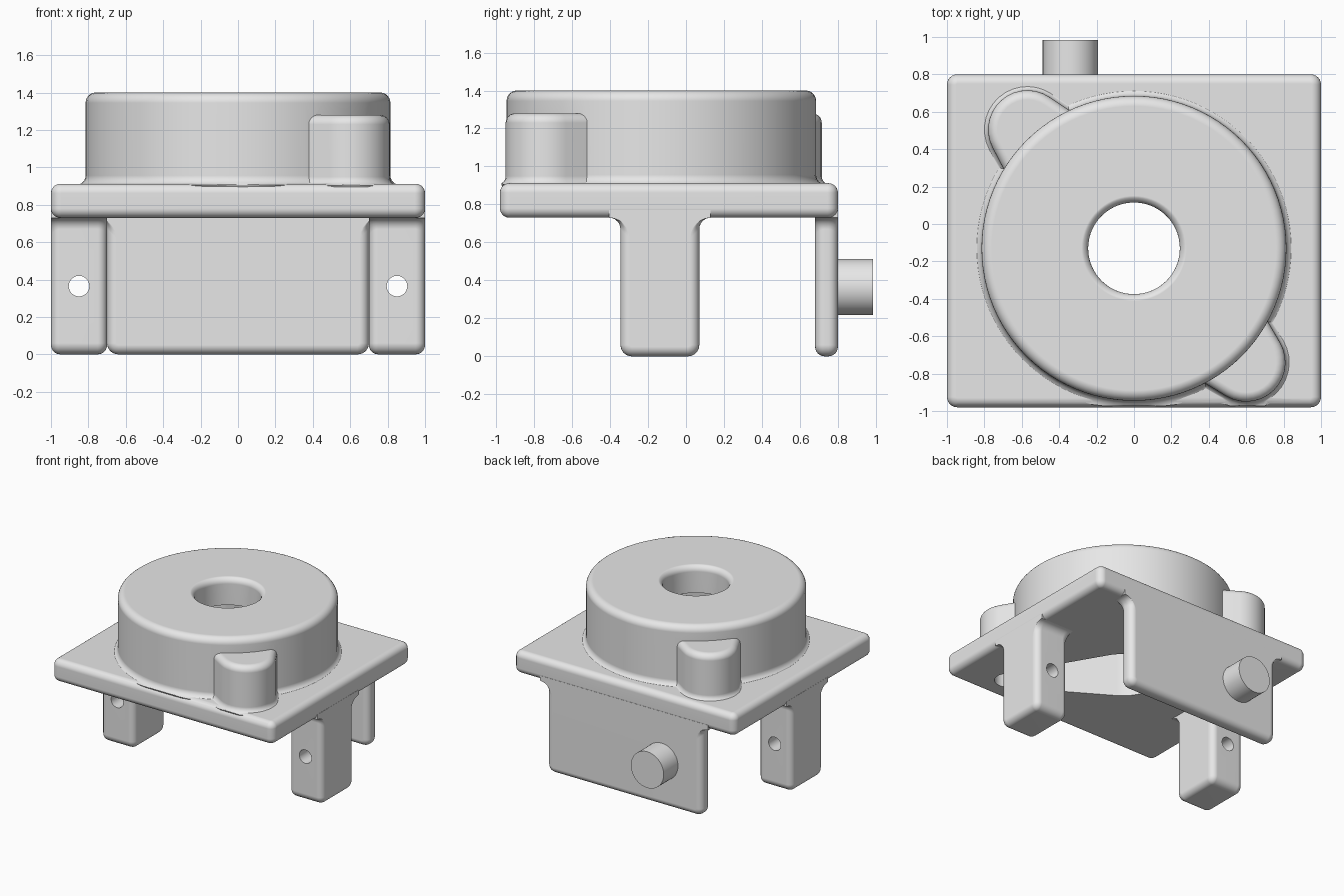
import bpy, bmesh, math
from math import sin, cos, pi

cube = bpy.data.objects.get("Cube")
if cube:
    bpy.data.objects.remove(cube, do_unlink=True)

grey = bpy.data.materials.new("plain grey")
grey.use_nodes = True
colour = (0.8, 0.8, 0.8, 1)
grey.diffuse_color = colour
grey.node_tree.nodes["Principled BSDF"].inputs["Base Color"].default_value = colour

FRONT, BACK = -0.98, 0.80
DISC = (0, -0.13)
XYZ = lambda u, v, w: (u, v, w)      # loops lie flat, stacked upward
ALONG_X = lambda u, v, w: (w, u, v)  # loops face sideways
ALONG_Y = lambda u, v, w: (u, w, v)  # loops face front to back


def loft(name, loops, axis=XYZ, clamp=False):
    """Skin a stack of (outline, level) loops and cap both ends."""
    bm = bmesh.new()
    rings = [[bm.verts.new(axis(u, v, w)) for u, v in pts] for pts, w in loops]
    for a, b in zip(rings, rings[1:]):
        for i in range(len(a)):
            j = (i + 1) % len(a)
            bm.faces.new((a[i], a[j], b[j], b[i]))
    bm.faces.new(rings[0])
    bm.faces.new(rings[-1])
    if clamp:
        for v in bm.verts:
            v.co.y = max(v.co.y, FRONT + 0.008)
    bmesh.ops.recalc_face_normals(bm, faces=bm.faces)
    mesh = bpy.data.meshes.new(name)
    bm.to_mesh(mesh)
    bm.free()
    mesh.materials.append(grey)
    obj = bpy.data.objects.new(name, mesh)
    bpy.context.collection.objects.link(obj)
    return obj


def arc(c, r, start, end, n=6):
    steps = [start + (end - start) * i / n for i in range(n + 1)]
    return [(c[0] + r * cos(a), c[1] + r * sin(a)) for a in steps]


def circle(c, r, n=72):
    return arc(c, r, 0, 2 * pi, n)[:-1]


def rounded(lo, hi, r):
    """Offsets and levels that round both ends of a stack."""
    return arc((-r, lo + r), r, -pi / 2, 0) + arc((-r, hi - r), r, 0, pi / 2)


def raised(base, top, r, flare):
    """Offsets and levels with a flared foot and a rounded top."""
    foot = arc((flare, base + flare), flare, 1.5 * pi, pi)
    return [(-0.03, base - 0.1)] + foot + arc((-r, top - r), r, 0, pi / 2)


def horn(r_mid, r_end, o=0):
    """Two-armed tapered outline around the disc centre."""
    pts = []
    ends = [(0.60, -0.74), (-0.57, 0.505)]
    info = []
    for e in ends:
        dx, dy = e[0] - DISC[0], e[1] - DISC[1]
        info.append((math.atan2(dy, dx) % (2 * pi),
                     math.acos((r_mid - r_end) / math.hypot(dx, dy))))
    for k in (0, 1):
        phi, beta = info[k]
        phi2, beta2 = info[1 - k]
        pts += arc(ends[k], r_end + o, phi - beta, phi + beta, 14)
        gap = (phi2 - beta2 - phi - beta) % (2 * pi)
        pts += arc(DISC, r_mid + o, phi + beta, phi + beta + gap, 4)
    return pts


def leg_outline(lo, hi, o, r=0.06, top=0.73):
    """Round-cornered leg that flares into the plate."""
    lo, hi, b, f = lo - o, hi + o, -o, r - o
    c = r + o
    return (arc((lo + c, b + c), c, 1.5 * pi, pi)
            + arc((lo - f, top - f), f, 0, pi / 2)
            + [(lo - f, top + 0.04), (hi + f, top + 0.04)]
            + arc((hi + f, top - f), f, pi / 2, pi)
            + arc((hi - c, b + c), c, 0, -pi / 2))


def leg(name, lo, hi, w0, w1, axis):
    return loft(name, [(leg_outline(lo, hi, o), w)
                       for o, w in rounded(w0, w1, 0.05)], axis)


def boolean(target, other, operation):
    mod = target.modifiers.new("join", 'BOOLEAN')
    mod.operation, mod.object, mod.solver = operation, other, 'EXACT'
    bpy.context.view_layer.objects.active = target
    bpy.ops.object.modifier_apply(modifier=mod.name)
    bpy.data.objects.remove(other, do_unlink=True)


# Base plate with rounded edges
def plate_outline(o, r=0.055):
    c = max(r + o, 0.004)
    x, y0, y1 = 1 + o - c, FRONT - o + c, BACK + o - c
    return (arc((x, y1), c, 0, pi / 2) + arc((-x, y1), c, pi / 2, pi)
            + arc((-x, y0), c, pi, 1.5 * pi) + arc((x, y0), c, 1.5 * pi, 2 * pi))


body = loft("plate_and_housing", [(plate_outline(o), z)
                                  for o, z in rounded(0.73, 0.912, 0.05)])

# Round housing and the two side bosses
housing = loft("housing", [(circle(DISC, 0.815 + o, 96), z)
                           for o, z in raised(0.906, 1.40, 0.055, 0.05)], clamp=True)
bosses = loft("bosses", [(horn(0.42, 0.21, o), z)
                         for o, z in raised(0.904, 1.28, 0.05, 0.045)], clamp=True)
boolean(body, housing, 'UNION')
boolean(body, bosses, 'UNION')

# Tapered pocket underneath and the centre bore
pocket = loft("pocket", [(horn(0.31, 0.10), z) for z in (0.6, 1.18)])
boolean(body, pocket, 'DIFFERENCE')
lip = arc((0.295, 1.352), 0.05, pi, pi / 2)
bore = loft("bore", [(circle(DISC, r), z)
                     for r, z in [(0.245, 0.5)] + lip + [(0.295, 1.5)]])
boolean(body, bore, 'DIFFERENCE')

# Side posts with cross holes
parts = [body]
for side, name in ((1, "left_post"), (-1, "right_post")):
    inner, outer = sorted((side * 0.70, side * 1.0))
    post = leg(name, -0.345, 0.07, inner, outer, ALONG_X)
    drill = loft("drill", [(circle((side * 0.85, 0.365), 0.055, 32), y)
                           for y in (-0.6, 0.4)], ALONG_Y)
    boolean(post, drill, 'DIFFERENCE')
    parts.append(post)

# Back wall and its peg
parts.append(leg("back_wall", -0.70, 0.70, 0.68, BACK, ALONG_Y))
parts.append(loft("peg", [(circle((-0.34, 0.365), 0.148, 48), y)
                          for y in (0.75, 0.985)], ALONG_Y))

# Smooth shading with crisp edges
for obj in parts:
    bpy.ops.object.select_all(action='DESELECT')
    obj.select_set(True)
    bpy.context.view_layer.objects.active = obj
    bpy.ops.object.shade_smooth_by_angle(angle=math.radians(32))
    normals = obj.modifiers.new("even_normals", 'WEIGHTED_NORMAL')
    normals.keep_sharp = True
